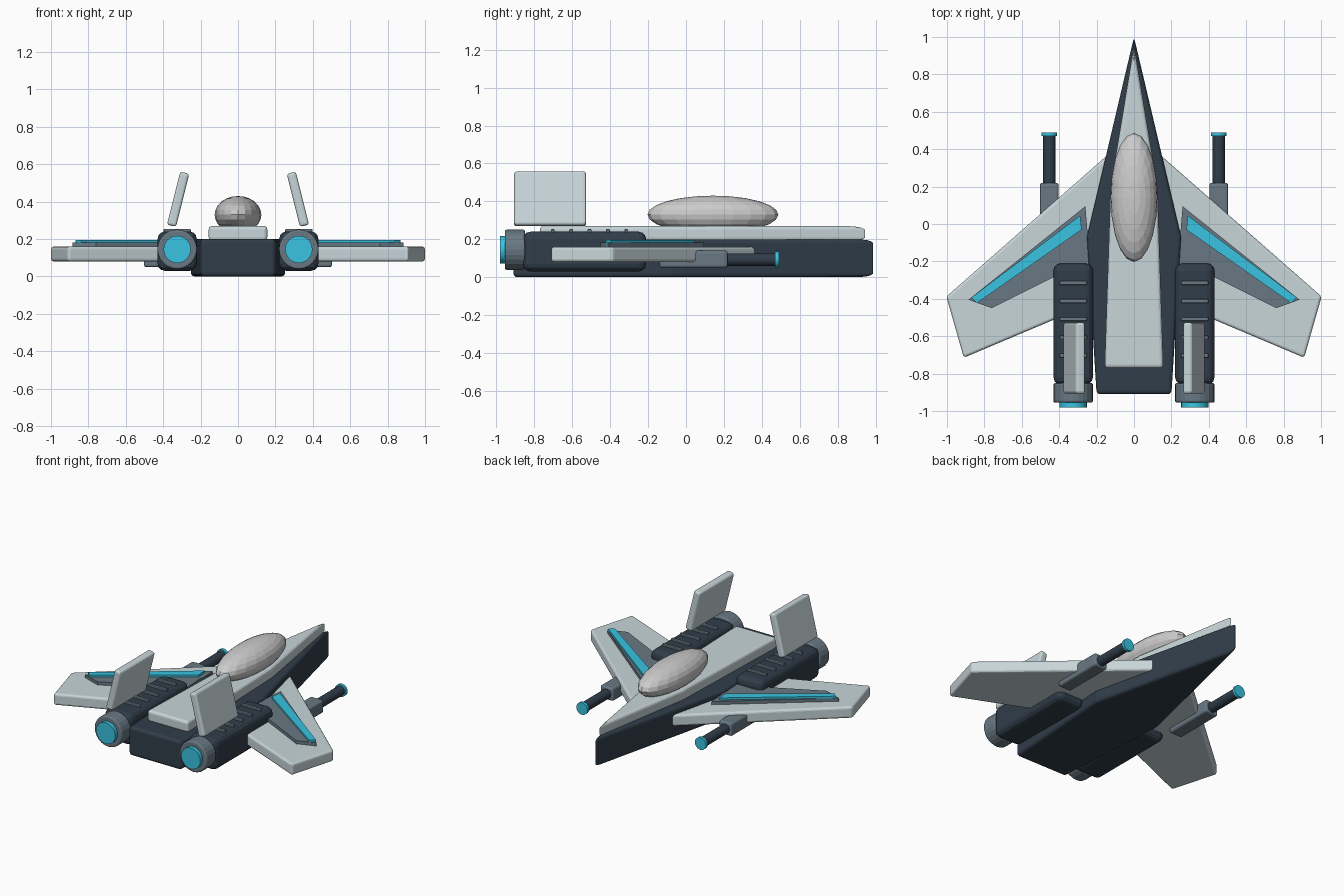
import bpy, bmesh
from math import radians
from mathutils import Matrix, Vector

if "Cube" in bpy.data.objects:
    bpy.data.objects.remove(bpy.data.objects["Cube"])


def material(name, rgb):
    m = bpy.data.materials.new(name)
    m.diffuse_color = (*rgb, 1)
    m.use_nodes = True
    m.node_tree.nodes["Principled BSDF"].inputs["Base Color"].default_value = m.diffuse_color
    return m


LIGHT = material("pale_hull", (0.58, 0.67, 0.70))
DARK = material("dark_hull", (0.03, 0.047, 0.068))
MID = material("mid_metal", (0.14, 0.19, 0.23))
GLOW = material("cyan_glow", (0.04, 0.55, 0.75))


def finish(name, bm, mat, bevel=0, mirror=False, smooth=False):
    bmesh.ops.recalc_face_normals(bm, faces=bm.faces)
    me = bpy.data.meshes.new(name)
    bm.to_mesh(me)
    bm.free()
    ob = bpy.data.objects.new(name, me)
    bpy.context.collection.objects.link(ob)
    if mat:
        me.materials.append(mat)
    if smooth:
        me.shade_smooth()
        me.set_sharp_from_angle(angle=radians(35))
    if bevel:
        b = ob.modifiers.new("Bevel", 'BEVEL')
        b.width, b.segments = bevel, 3
        b.limit_method, b.angle_limit = 'ANGLE', radians(25)
    if mirror:
        ob.modifiers.new("Mirror", 'MIRROR')
    return ob


def plate(name, outline, z0, z1, mat, bevel=0, mirror=False):
    """Top-view outline extruded from z0 to z1."""
    bm = bmesh.new()
    f = bm.faces.new([bm.verts.new((x, y, z0)) for x, y in outline])
    r = bmesh.ops.extrude_face_region(bm, geom=[f])
    top = [v for v in r["geom"] if isinstance(v, bmesh.types.BMVert)]
    bmesh.ops.translate(bm, verts=top, vec=(0, 0, z1 - z0))
    return finish(name, bm, mat, bevel, mirror)


def box(name, centre, size, mat, bevel=0, tilt=0):
    """Mirrored box, tilted about the y axis."""
    bm = bmesh.new()
    m = (Matrix.Translation(centre) @ Matrix.Rotation(radians(tilt), 4, 'Y')
         @ Matrix.Diagonal((*size, 1)))
    bmesh.ops.create_cube(bm, size=1, matrix=m)
    return finish(name, bm, mat, bevel, True)


def tube(name, x, z, y0, y1, r, mat, bevel=0):
    """Mirrored cylinder lying along y."""
    bm = bmesh.new()
    m = Matrix.Translation((x, (y0 + y1) / 2, z)) @ Matrix.Rotation(radians(90), 4, 'X')
    bmesh.ops.create_cone(bm, cap_ends=True, segments=24, radius1=r, radius2=r,
                          depth=y1 - y0, matrix=m)
    return finish(name, bm, mat, bevel, True, smooth=not bevel)


def both_sides(half):
    """Complete a right-hand outline starting at the nose tip."""
    return half + [(-x, y) for x, y in reversed(half[1:])]


# Fuselage and raised deck
plate("fuselage", both_sides([(0, 1.0), (0.252, -0.07), (0.2, -0.91)]), 0, 0.2, DARK, 0.02)
plate("upper_deck", both_sides([(0, 0.955), (0.125, 0.2), (0.157, -0.77)]), 0.19, 0.27, LIGHT, 0.018)

# Faceted canopy
bm = bmesh.new()
bmesh.ops.create_uvsphere(bm, u_segments=20, v_segments=12, radius=1,
                          matrix=Matrix.Translation((0, 0.142, 0.33))
                          @ Matrix.Diagonal((0.125, 0.345, 0.1, 1)))
finish("canopy", bm, None)

# Swept wings with inset panels and glowing stripes
plate("wing", [(0.14, 0.37), (1.003, -0.388), (0.91, -0.715), (0.14, -0.39)],
      0.08, 0.16, LIGHT, 0.015, True)
plate("wing_panel", [(0.26, 0.095), (0.885, -0.405), (0.76, -0.45), (0.28, -0.21), (0.235, -0.21)],
      0.15, 0.182, MID, 0, True)
plate("wing_stripe", [(0.288, 0.045), (0.87, -0.393), (0.84, -0.423), (0.28, -0.03)],
      0.17, 0.196, GLOW, 0, True)

# Engine pods, nozzles and exhaust glow
box("engine_pod", (0.325, -0.535, 0.135), (0.21, 0.65, 0.21), DARK, 0.04)
tube("nozzle_collar", 0.325, 0.145, -0.955, -0.85, 0.106, MID, 0.01)
tube("exhaust_glow", 0.325, 0.145, -0.98, -0.94, 0.073, GLOW)

# Vent slats along the pods
for i in range(5):
    box(f"vent_slat_{i + 1}", (0.325, -0.315 - 0.097 * i, 0.242), (0.145, 0.02, 0.022), MID, 0.004)

# Canted tail fins
box("tail_fin", (0.32, -0.717, 0.413), (0.05, 0.38, 0.292), LIGHT, 0.014, -14)

# Under-wing cannons
box("cannon_housing", (0.453, 0.04, 0.095), (0.1, 0.36, 0.09), MID, 0.014)
tube("cannon_barrel", 0.453, 0.093, 0.2, 0.478, 0.033, DARK)
tube("cannon_tip", 0.453, 0.093, 0.47, 0.49, 0.042, GLOW)
